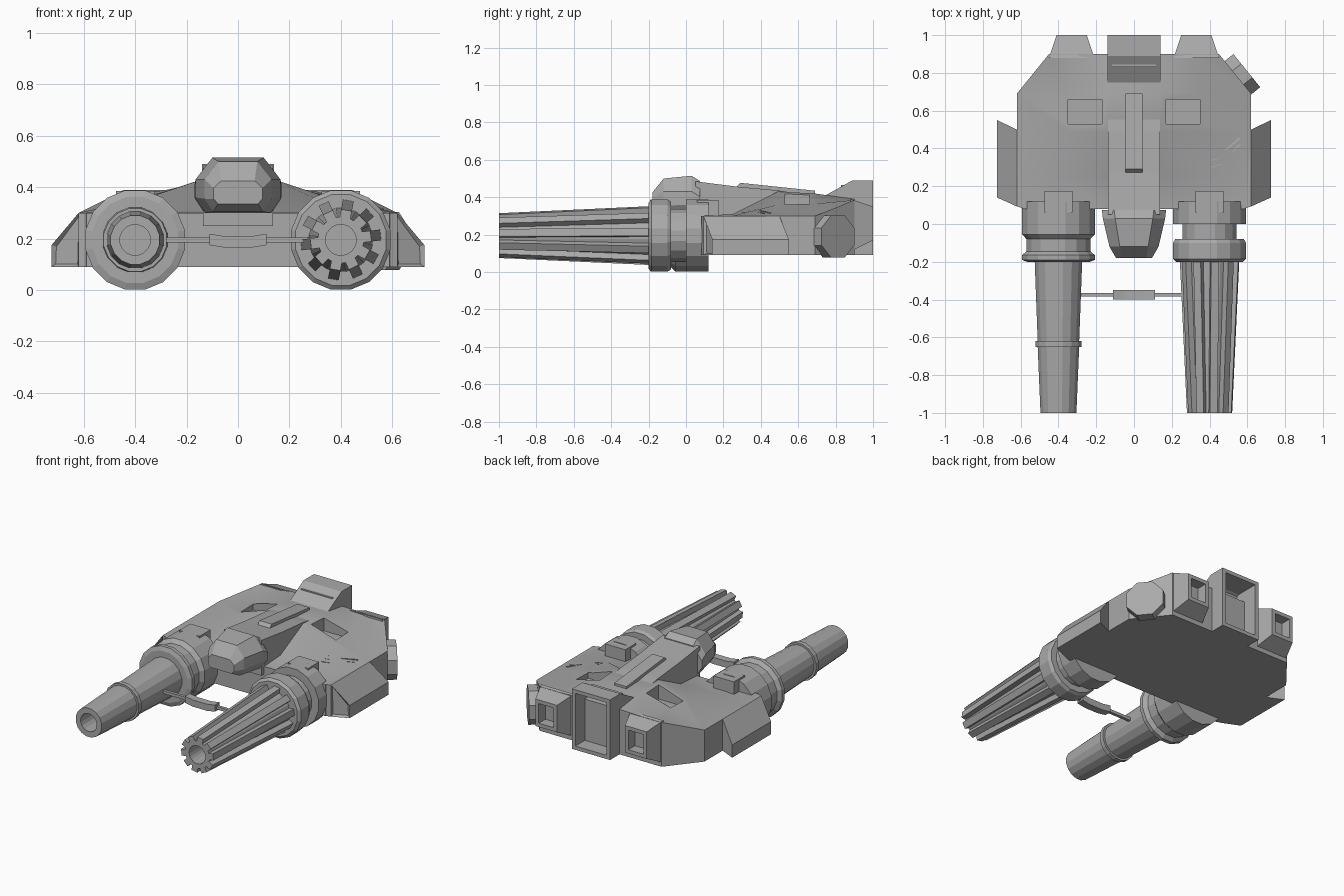
import bpy, bmesh, math
from mathutils import Matrix, Vector

if "Cube" in bpy.data.objects:
    bpy.data.objects.remove(bpy.data.objects["Cube"])

GREY = bpy.data.materials.new("hull grey")
GREY.use_nodes = True
GREY.diffuse_color = (0.4, 0.4, 0.4, 1)
GREY.node_tree.nodes["Principled BSDF"].inputs["Base Color"].default_value = (0.4, 0.4, 0.4, 1)
GUN_Z = 0.195


def finish(name, bm):
    bmesh.ops.recalc_face_normals(bm, faces=bm.faces)
    mesh = bpy.data.meshes.new(name)
    bm.to_mesh(mesh)
    bm.free()
    mesh.materials.append(GREY)
    obj = bpy.data.objects.new(name, mesh)
    bpy.context.collection.objects.link(obj)
    return obj


def loft_bm(rings):
    """Skin equal-length rings of points and cap both ends."""
    bm = bmesh.new()
    rows = [[bm.verts.new(p) for p in ring] for ring in rings]
    n = len(rows[0])
    for a, b in zip(rows, rows[1:]):
        for i in range(n):
            j = (i + 1) % n
            bm.faces.new((a[i], a[j], b[j], b[i]))
    bm.faces.new(rows[0])
    bm.faces.new(rows[-1])
    bmesh.ops.recalc_face_normals(bm, faces=bm.faces)
    return bm


def recess(bm, direction, margin, depth):
    """Inset the face that points most along a direction and push it inwards."""
    face = max(bm.faces, key=lambda f: f.normal.dot(Vector(direction)))
    normal = face.normal.copy()
    bmesh.ops.inset_region(bm, faces=[face], thickness=margin)
    ext = bmesh.ops.extrude_discrete_faces(bm, faces=[face])
    bmesh.ops.translate(bm, verts=ext["faces"][0].verts, vec=-normal * depth)


def rect(y, x0, x1, z0, z1):
    return [(x0, y, z0), (x1, y, z0), (x1, y, z1), (x0, y, z1)]


def block(name, x, y, z):
    return finish(name, loft_bm([rect(v, *x, *z) for v in y]))


def turned(name, cx, profile, sides=16):
    """Turn a (y, radius) profile around a gun axis."""
    rings = []
    for y, r in profile:
        angles = [(i + 0.5) * math.tau / sides for i in range(sides)]
        rings.append([(cx + r * math.cos(a), y, GUN_Z + r * math.sin(a)) for a in angles])
    return finish(name, loft_bm(rings))


def hull_ring(y, half, side_z, mid_x, mid_z, in_z):
    right = [(half, 0.09), (half, side_z), (mid_x, mid_z), (0.14, in_z)]
    pts = right + [(-x, z) for x, z in reversed(right)]
    return [(x, y, z) for x, z in pts]


# Main hull
hull = finish("hull", loft_bm([
    hull_ring(0.08, 0.59, 0.30, 0.40, 0.30, 0.30),
    hull_ring(0.25, 0.605, 0.30, 0.40, 0.31, 0.31),
    hull_ring(0.49, 0.62, 0.30, 0.35, 0.36, 0.43),
    hull_ring(0.69, 0.62, 0.30, 0.35, 0.365, 0.42),
    hull_ring(0.90, 0.45, 0.385, 0.30, 0.385, 0.39)]))

# Recessed roof vents
for s in (-1, 1):
    cutter = block("vent_cutter", sorted((s * 0.17, s * 0.35)), (0.53, 0.66), (0.325, 0.6))
    cutter.hide_render = True
    cut = hull.modifiers.new("vent", 'BOOLEAN')
    cut.object = cutter
    cut.solver = 'EXACT'
    bpy.context.view_layer.objects.active = hull
    bpy.ops.object.modifier_apply(modifier=cut.name)
    bpy.data.objects.remove(cutter)
bpy.ops.object.select_all(action='DESELECT')
hull.select_set(True)
bpy.ops.object.shade_smooth_by_angle(angle=math.radians(28))

for s, side in ((-1, "right"), (1, "left")):
    # Side pods with a sunk front panel
    bm = loft_bm([
        [(s * 0.58, 0.08, 0.09), (s * 0.58, 0.48, 0.09), (s * 0.58, 0.48, 0.30), (s * 0.58, 0.08, 0.30)],
        [(s * 0.62, 0.093, 0.09), (s * 0.62, 0.50, 0.09), (s * 0.62, 0.50, 0.30), (s * 0.62, 0.093, 0.30)],
        [(s * 0.725, 0.14, 0.09), (s * 0.725, 0.55, 0.09), (s * 0.725, 0.55, 0.175), (s * 0.725, 0.14, 0.175)]])
    front = min((f for f in bm.faces if f.normal.y < -0.5), key=lambda f: -abs(f.calc_center_median().x))
    bmesh.ops.inset_region(bm, faces=[front], thickness=0.015, depth=-0.015)
    finish(side + "_side_pod", bm)

    # Tapered rear nozzles with square openings
    cx = s * 0.33
    bm = loft_bm([rect(0.88, cx - 0.12, cx + 0.12, 0.11, 0.39),
                  rect(1.0, cx - 0.08, cx + 0.08, 0.17, 0.35)])
    recess(bm, (0, 1, 0), 0.035, 0.07)
    finish(side + "_rear_nozzle", bm)

    # Saddle on top of each gun mount
    block(side + "_gun_saddle", sorted((s * 0.325, s * 0.475)), (0.06, 0.175), (0.2, 0.385))

# Central rear exhaust
bm = loft_bm([rect(0.70, -0.14, 0.14, 0.1, 0.385),
              rect(0.89, -0.14, 0.14, 0.09, 0.49),
              rect(1.0, -0.14, 0.14, 0.09, 0.49)])
recess(bm, (0, 1, 0), 0.035, 0.17)
finish("rear_exhaust", bm)

# Spine and raised strip
finish("spine", loft_bm([rect(0.05, -0.137, 0.137, 0.25, 0.485),
                         rect(0.27, -0.137, 0.137, 0.25, 0.457),
                         rect(0.49, -0.137, 0.137, 0.25, 0.437),
                         rect(0.72, -0.137, 0.137, 0.25, 0.40)]))
finish("spine_strip", loft_bm([rect(0.265, -0.045, 0.045, 0.40, 0.45),
                               rect(0.29, -0.045, 0.045, 0.40, 0.477),
                               rect(0.69, -0.045, 0.045, 0.39, 0.435)]))


# Faceted cockpit
def cockpit_ring(y, w, low, high, cx, cz):
    half = [(w - cx * 0.6, low), (w, low + cz), (w, high - cz * 1.4), (w - cx, high)]
    pts = half + [(-x, z) for x, z in reversed(half)]
    return [(x, y, z) for x, z in pts]


finish("cockpit", loft_bm([
    cockpit_ring(-0.18, 0.095, 0.335, 0.425, 0.03, 0.02),
    cockpit_ring(-0.12, 0.13, 0.305, 0.50, 0.055, 0.05),
    cockpit_ring(0.03, 0.165, 0.30, 0.515, 0.065, 0.06),
    cockpit_ring(0.075, 0.17, 0.30, 0.487, 0.065, 0.06)]))

# Right gun: smooth barrel with a band and bore
turned("right_gun_mount", -0.4, [
    (-0.20, 0.17), (-0.19, 0.197), (-0.165, 0.197), (-0.145, 0.172), (-0.08, 0.172),
    (-0.055, 0.197), (0.12, 0.197)])
turned("right_barrel", -0.4, [
    (-0.15, 0.13), (-0.62, 0.112), (-0.62, 0.125), (-0.65, 0.125), (-0.65, 0.112),
    (-1.0, 0.097), (-1.0, 0.06), (-0.85, 0.06)])

# Left gun: ribbed barrel
turned("left_gun_mount", 0.4, [
    (-0.20, 0.18), (-0.185, 0.197), (-0.10, 0.197), (-0.08, 0.185), (-0.08, 0.145),
    (0.0, 0.145), (0.0, 0.197), (0.12, 0.197)])
turned("left_barrel", 0.4, [(-0.15, 0.127), (-1.0, 0.09), (-1.0, 0.06), (-0.85, 0.06)], 20)
bm = bmesh.new()
RIBS = 10
for i in range(RIBS):
    turn = Matrix.Translation((0.4, 0, GUN_Z)) @ Matrix.Rotation((i + 0.3) * math.tau / RIBS, 4, 'Y')
    rows = [[bm.verts.new(turn @ Vector(p)) for p in rect(y, -0.021, 0.021, inner, outer)]
            for y, inner, outer in ((-0.15, 0.10, 0.158), (-1.0, 0.07, 0.118))]
    for k in range(4):
        j = (k + 1) % 4
        bm.faces.new((rows[0][k], rows[0][j], rows[1][j], rows[1][k]))
    bm.faces.new(rows[0])
    bm.faces.new(rows[1])
finish("left_barrel_ribs", bm)

# Brace between the guns
block("brace_rod", (-0.30, 0.30), (-0.385, -0.365), (0.185, 0.205))
bm = loft_bm([[(x, -0.40, z - 0.022), (x, -0.35, z - 0.022), (x, -0.35, z + 0.022), (x, -0.40, z + 0.022)]
              for x, z in ((-0.11, 0.197), (-0.05, 0.187), (0.05, 0.187), (0.11, 0.197))])
finish("brace_sleeve", bm)

# Octagonal disc on the rear left corner
bm = bmesh.new()
place = (Matrix.Translation((0.57, 0.79, 0.19)) @ Matrix.Rotation(math.radians(39), 4, 'Z')
         @ Matrix.Rotation(math.radians(90), 4, 'Y') @ Matrix.Rotation(math.radians(22.5), 4, 'Z'))
bmesh.ops.create_cone(bm, cap_ends=True, segments=8, radius1=0.122, radius2=0.122, depth=0.07, matrix=place)
finish("corner_disc", bm)

# Scored ridges on the left roof
for i in range(3):
    d = i * 0.035
    ridge = [(0.41, 0.30 + d, 0.318 + d * 0.15), (0.49, 0.325 + d, 0.314 + d * 0.15), (0.56, 0.385 + d, 0.306 + d * 0.1)]
    finish("roof_ridge", loft_bm([rect(y, x - 0.006, x + 0.006, z - 0.004, z + 0.005) for x, y, z in ridge]))
